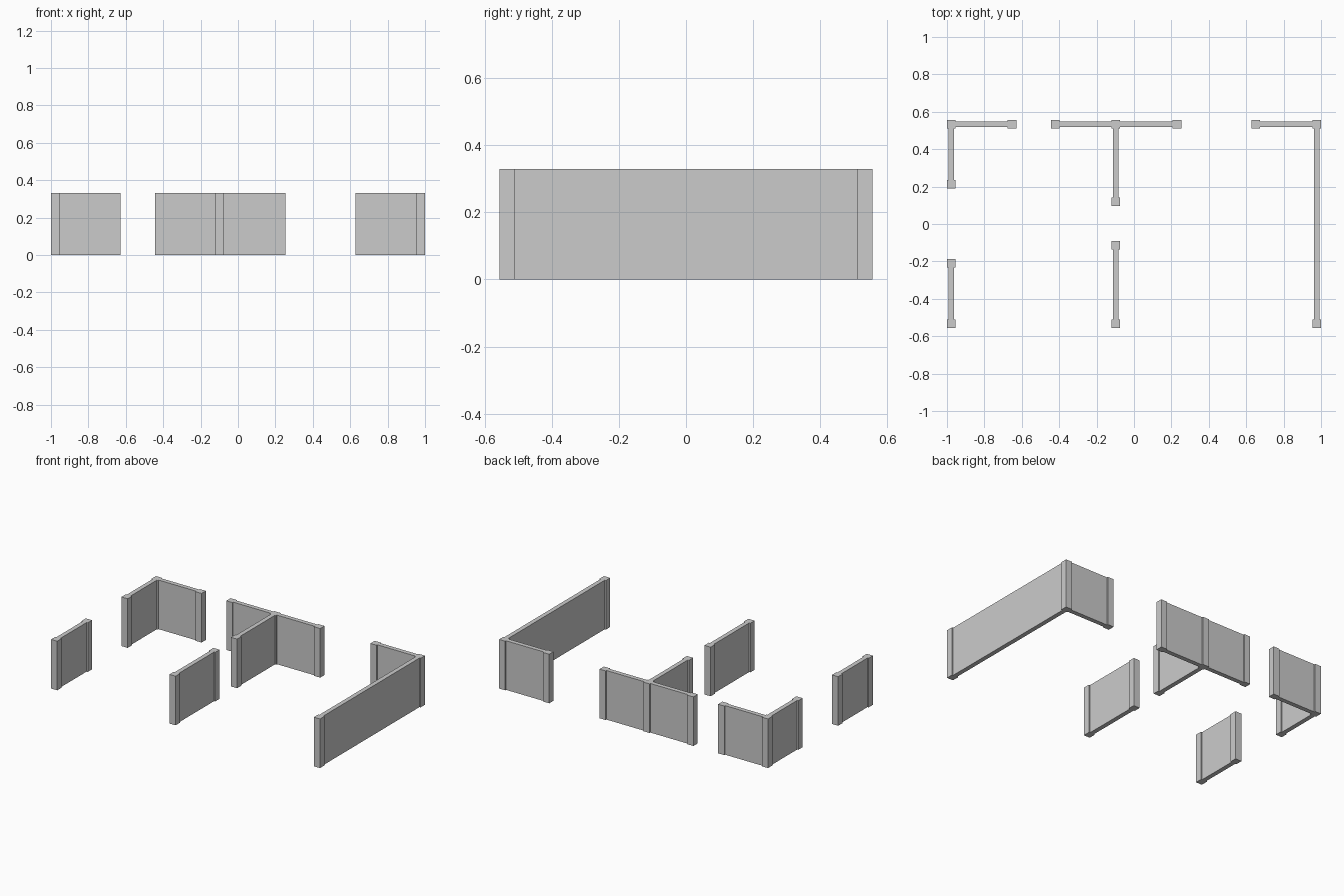
import bpy, bmesh
from mathutils import Matrix, Vector

if "Cube" in bpy.data.objects:
    bpy.data.objects.remove(bpy.data.objects["Cube"])

HEIGHT = 0.33
POST = 0.046      # square post width
WALL = 0.03       # wall thickness
HALF = POST / 2


def box(name, x0, x1, y0, y1):
    """Full-height box standing on the floor."""
    bm = bmesh.new()
    centre = Vector(((x0 + x1) / 2, (y0 + y1) / 2, HEIGHT / 2))
    size = Matrix.Diagonal((x1 - x0, y1 - y0, HEIGHT, 1))
    bmesh.ops.create_cube(bm, size=1, matrix=Matrix.Translation(centre) @ size)
    mesh = bpy.data.meshes.new(name)
    bm.to_mesh(mesh)
    bm.free()
    bpy.context.collection.objects.link(bpy.data.objects.new(name, mesh))


def post(x, y):
    box("post", x - HALF, x + HALF, y - HALF, y + HALF)


def wall(a, b):
    """Thin wall filling the gap between two neighbouring posts."""
    (x0, y0), (x1, y1) = sorted((a, b))
    t = WALL / 2
    if y0 == y1:
        box("wall_across", x0 + HALF, x1 - HALF, y0 - t, y0 + t)
    else:
        box("wall_deep", x0 - t, x0 + t, y0 + HALF, y1 - HALF)


# Post centre lines
L, M, R = -0.977, -0.097, 0.977
BACK, FRONT = 0.534, -0.534

# Each wall runs between two posts
runs = [
    ((L, BACK), (-0.652, BACK)),        # back left corner
    ((L, BACK), (L, 0.213)),
    ((L, -0.21), (L, FRONT)),           # front left piece
    ((-0.422, BACK), (M, BACK)),        # middle T
    ((M, BACK), (0.23, BACK)),
    ((M, BACK), (M, 0.119)),
    ((M, -0.113), (M, FRONT)),          # front middle piece
    ((0.65, BACK), (R, BACK)),          # right corner with the long side wall
    ((R, BACK), (R, FRONT)),
]

for a, b in runs:
    wall(a, b)
for p in sorted({p for run in runs for p in run}):
    post(*p)
